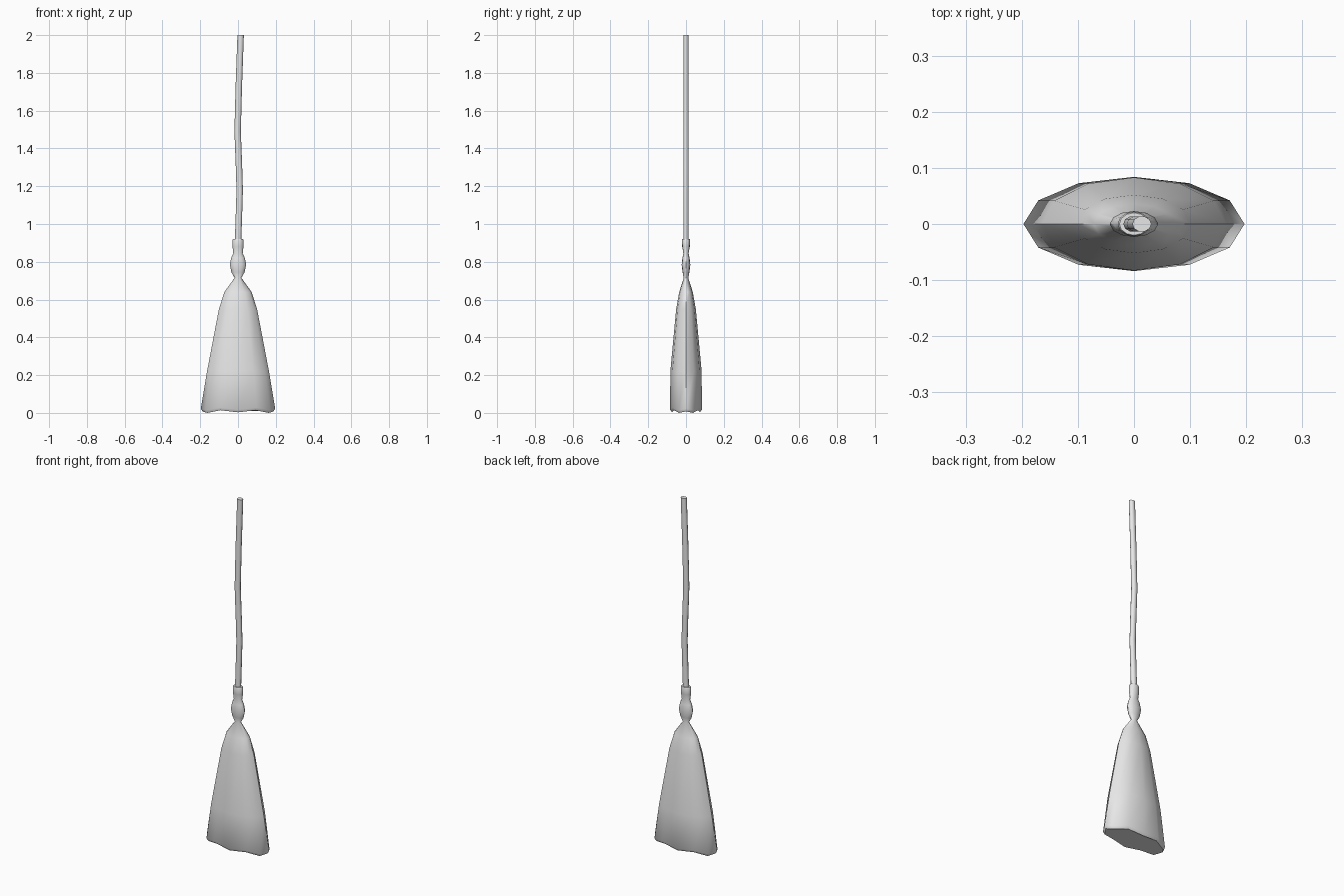
import bpy, bmesh, math

cube = bpy.data.objects.get("Cube")
if cube:
    bpy.data.objects.remove(cube, do_unlink=True)

grey = bpy.data.materials.new("plain grey")
grey.use_nodes = True
grey.diffuse_color = (0.8, 0.8, 0.8, 1)
grey.node_tree.nodes["Principled BSDF"].inputs["Base Color"].default_value = (0.8, 0.8, 0.8, 1)


def loft(name, rings, sides, wave=None):
    """Skin a stack of elliptical rings (x, z, radius x, radius y); wave bends the first two."""
    bm = bmesh.new()
    loops = []
    for i, (cx, z, rx, ry) in enumerate(rings):
        loop = []
        for k in range(sides):
            a = math.tau * k / sides
            dz = wave[k % len(wave)] if wave and i < 2 else 0
            loop.append(bm.verts.new((cx + rx * math.cos(a), ry * math.sin(a), z + dz)))
        loops.append(loop)
    for low, high in zip(loops, loops[1:]):
        for k in range(sides):
            n = (k + 1) % sides
            bm.faces.new((low[k], low[n], high[n], high[k]))
    bm.faces.new(loops[0][::-1])
    bm.faces.new(loops[-1])
    bmesh.ops.recalc_face_normals(bm, faces=bm.faces)
    mesh = bpy.data.meshes.new(name)
    bm.to_mesh(mesh)
    bm.free()
    mesh.materials.append(grey)
    obj = bpy.data.objects.new(name, mesh)
    bpy.context.collection.objects.link(obj)
    bpy.ops.object.select_all(action='DESELECT')
    obj.select_set(True)
    bpy.context.view_layer.objects.active = obj
    bpy.ops.object.shade_smooth_by_angle(angle=math.radians(50))
    return obj


# Brush head with a wavy bottom edge, pinched neck, binding bulb and collar
head = [
    (0, 0.0, 0.188, 0.074), (0, 0.014, 0.197, 0.084), (0, 0.22, 0.164, 0.083),
    (0, 0.55, 0.101, 0.052), (0, 0.64, 0.072, 0.036), (0, 0.715, 0.018, 0.012),
    (0, 0.745, 0.035, 0.018), (0, 0.785, 0.043, 0.023), (0, 0.82, 0.036, 0.019),
    (0, 0.845, 0.025, 0.014), (0, 0.88, 0.029, 0.02), (0, 0.915, 0.029, 0.022),
    (0, 0.92, 0.026, 0.02),
]
loft("brush_head", head, 12, wave=(0.008, 0, 0.014, 0.003, 0.014, 0))

# Slightly crooked handle
path = [(0, 0.9), (0.005, 1.05), (0.009, 1.18), (0.005, 1.31),
        (-0.002, 1.49), (0.004, 1.72), (0.014, 2.0)]
loft("handle", [(x, z, 0.017, 0.014) for x, z in path], 10)
